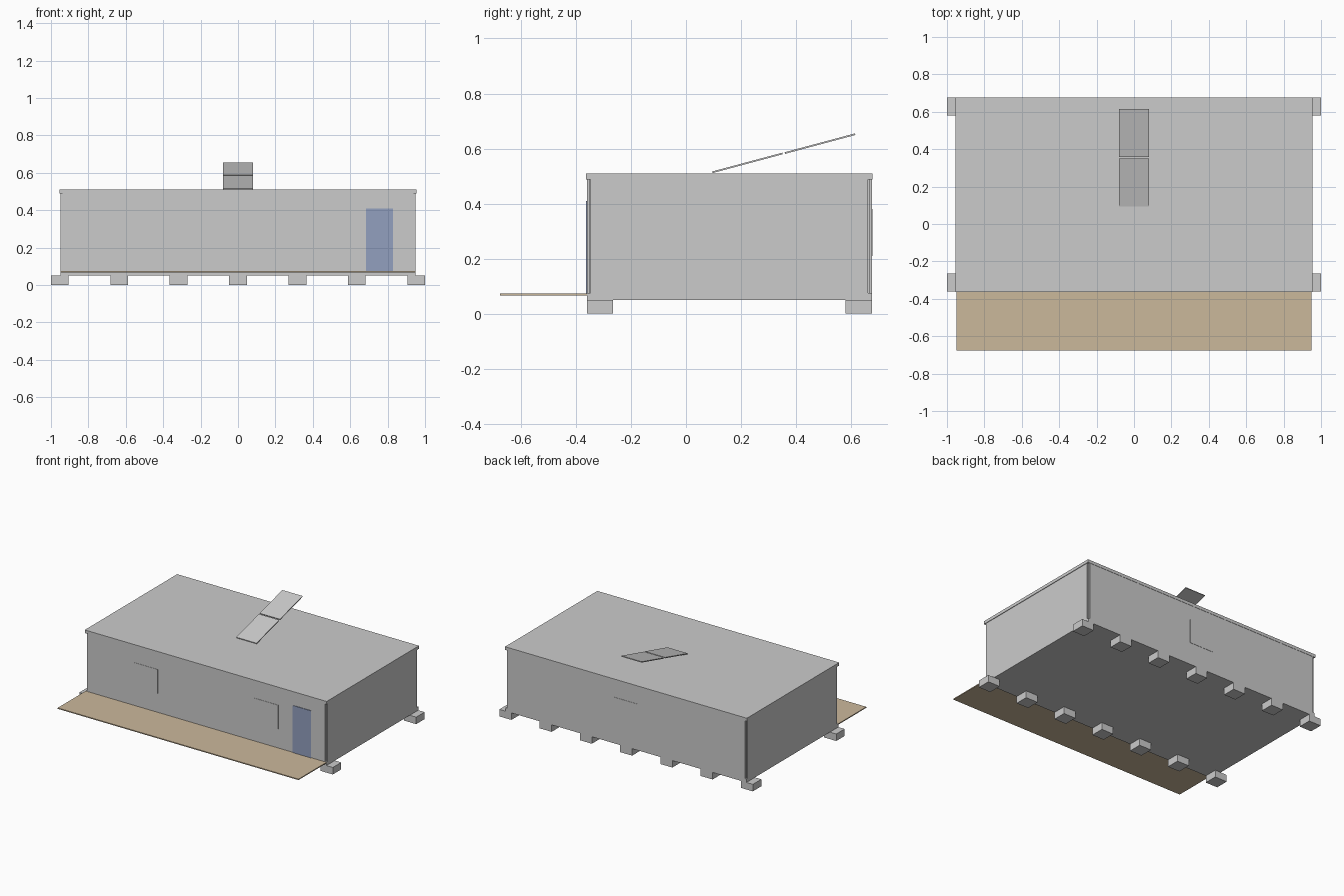
import bpy, math

if "Cube" in bpy.data.objects:
    bpy.data.objects.remove(bpy.data.objects["Cube"])


def material(name, rgb):
    m = bpy.data.materials.new(name)
    m.diffuse_color = (*rgb, 1)
    m.use_nodes = True
    m.node_tree.nodes["Principled BSDF"].inputs["Base Color"].default_value = m.diffuse_color
    return m


def box(name, x, y, z, mat=None):
    # Box from (min, max) ranges on each axis
    bpy.ops.mesh.primitive_cube_add(size=1, location=[sum(r) / 2 for r in (x, y, z)])
    o = bpy.context.object
    o.name = name
    o.scale = [r[1] - r[0] for r in (x, y, z)]
    bpy.ops.object.transform_apply(location=False, rotation=False, scale=True)
    if mat:
        o.data.materials.append(mat)
    return o


wood = material("deck_wood", (0.60, 0.48, 0.33))
blue = material("door_blue", (0.29, 0.35, 0.52))

X, Y0, Y1, T = 0.95, -0.36, 0.675, 0.013

# Floor and roof slabs
box("floor", (-X, X), (Y0, Y1), (0.05, 0.075))
box("roof", (-X - 0.004, X + 0.004), (Y0 - 0.004, Y1 + 0.002), (0.488, 0.51))

# Wall panels, leaving a notch at each corner
wz = (0.075, 0.488)
box("front_wall", (-X + T, X - T), (Y0, Y0 + T), wz)
box("back_wall", (-X + T, X - T), (Y1 - T, Y1), wz)
for s, side in ((-1, "left"), (1, "right")):
    box(side + "_wall", sorted((s * X, s * (X - T))), (Y0 + T, Y1 - T), wz)
    # Corner posts set into the notches
    for y, end in ((Y0 + T, "front"), (Y1 - T, "back")):
        cx = s * (X - T)
        box(f"{side}_{end}_post", (cx - 0.006, cx + 0.006), (y - 0.006, y + 0.006), wz)

# Foundation blocks
for i in range(7):
    x = -0.9525 + i * 0.3175
    for y in (-0.3125, 0.6275):
        box("foundation_block", (x - 0.0475, x + 0.0475), (y - 0.0475, y + 0.0475), (0, 0.05))

# Deck in front
box("deck", (-X, X), (-0.675, Y0), (0.067, 0.074), wood)

# Door and flush windows
box("door", (0.685, 0.83), (Y0 - 0.004, Y0 + 0.004), (0.074, 0.41), blue)
for x in (-0.475, 0.475):
    box("front_window", (x - 0.095, x + 0.095), (Y0 - 0.002, Y0 + 0.004), (0.21, 0.38))
box("back_window", (-0.095, 0.095), (Y1 - 0.004, Y1 + 0.002), (0.21, 0.38))

# Tilted roof panels
tilt = math.radians(15)
for y, z in ((0.223, 0.548), (0.487, 0.618)):
    p = box("solar_panel", (-0.08, 0.08), (y - 0.132, y + 0.132), (z - 0.003, z + 0.003))
    p.rotation_euler.x = tilt
